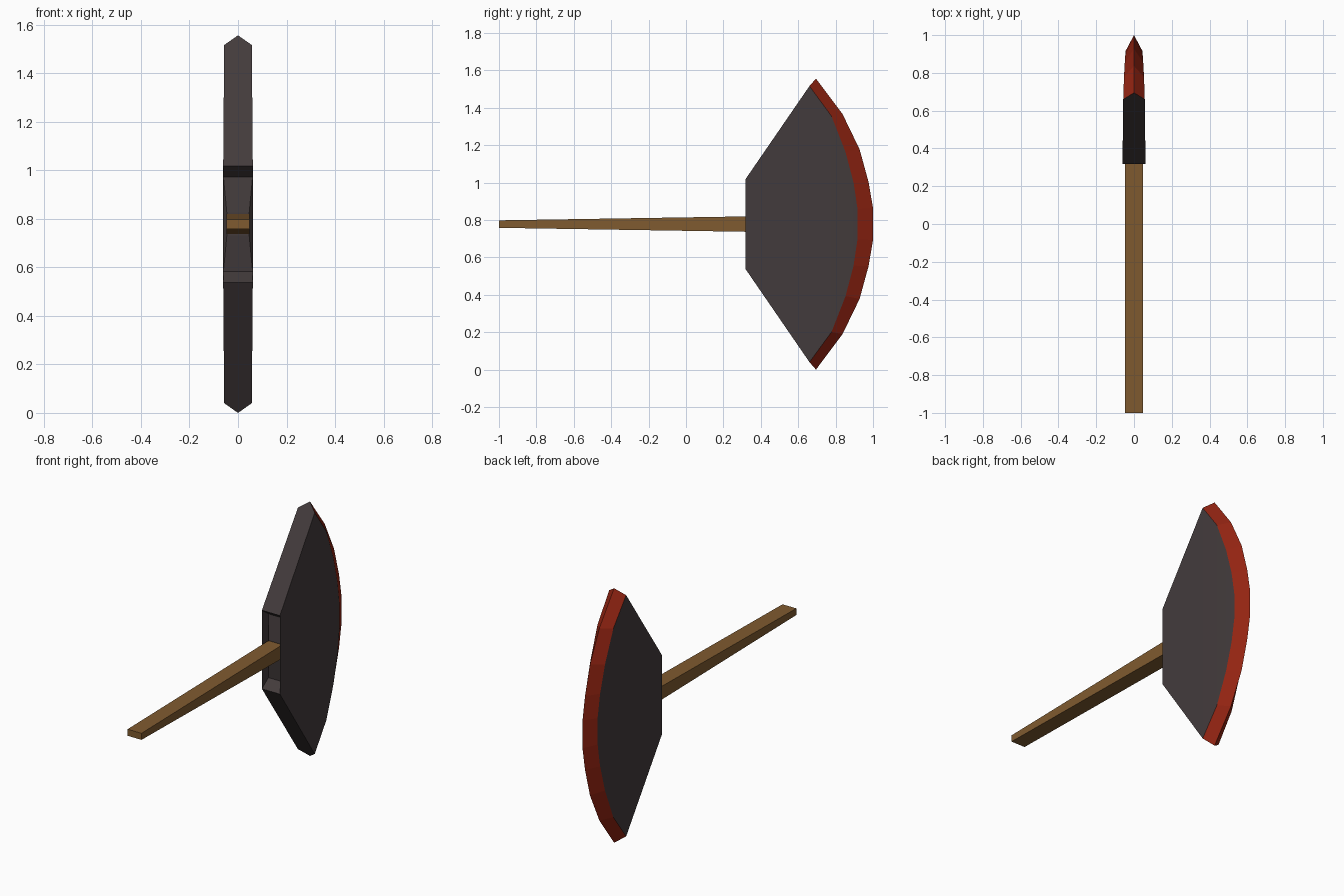
import bpy
import bmesh

if "Cube" in bpy.data.objects:
    bpy.data.objects.remove(bpy.data.objects["Cube"])

MID = 0.778  # height of the handle axis


def material(name, rgb):
    m = bpy.data.materials.new(name)
    m.diffuse_color = (*rgb, 1)
    m.use_nodes = True
    m.node_tree.nodes["Principled BSDF"].inputs["Base Color"].default_value = m.diffuse_color
    return m


steel = material("dark steel", (0.056, 0.044, 0.045))
red = material("red edge", (0.30, 0.018, 0.006))
wood = material("brown wood", (0.215, 0.104, 0.029))


def finish(name, bm, mats):
    bmesh.ops.recalc_face_normals(bm, faces=bm.faces)
    mesh = bpy.data.meshes.new(name)
    bm.to_mesh(mesh)
    bm.free()
    for m in mats:
        mesh.materials.append(m)
    ob = bpy.data.objects.new(name, mesh)
    bpy.context.collection.objects.link(ob)
    return ob


def mirrored(half):
    """Upper half of a profile (top to middle) continued below the axis."""
    return half + [(y, -z, *rest) for y, z, *rest in reversed(half)]


# Axe head: (y, height from axis, half thickness)
back = mirrored([(0.318, 0.24, 0.061), (0.38, 0.195, 0.06), (0.361, 0.047, 0.046)])
bevel = mirrored([(0.66, 0.738, 0.057), (0.778, 0.577, 0.053), (0.853, 0.385, 0.049),
                  (0.896, 0.222, 0.046), (0.917, 0.081, 0.044)])
edge = mirrored([(0.695, 0.778), (0.837, 0.588), (0.928, 0.4),
                 (0.976, 0.225), (1.0, 0.085)])

bm = bmesh.new()
tip = [bm.verts.new((0, y, MID + z)) for y, z in edge]
rings = []
for s in (1, -1):
    b = [bm.verts.new((s * w, y, MID + z)) for y, z, w in back]
    f = [bm.verts.new((s * w, y, MID + z)) for y, z, w in bevel]
    rings.append((b, f))
    # flat cheek
    bm.faces.new(b + f[::-1])
    # sharpened red edge
    for i in range(len(f) - 1):
        bm.faces.new((f[i], f[i + 1], tip[i + 1], tip[i])).material_index = 1
(b1, f1), (b2, f2) = rings
# notched back of the head
for i in range(len(b1) - 1):
    bm.faces.new((b1[i], b1[i + 1], b2[i + 1], b2[i]))
# slanted top and bottom, running to the points
for k in (0, -1):
    bm.faces.new((b1[k], f1[k], tip[k], f2[k], b2[k]))
bmesh.ops.triangulate(bm, faces=[f for f in bm.faces if len(f.verts) > 5])
finish("axe_head", bm, [steel, red])

# Handle: a bar that tapers towards the grip end
bm = bmesh.new()
bmesh.ops.create_cube(bm, size=1)
for v in bm.verts:
    grip = v.co.y < 0
    v.co.x *= 0.094
    v.co.z = MID + v.co.z * (0.04 if grip else 0.084)
    v.co.y = -1 if grip else 0.38
finish("handle", bm, [wood])
